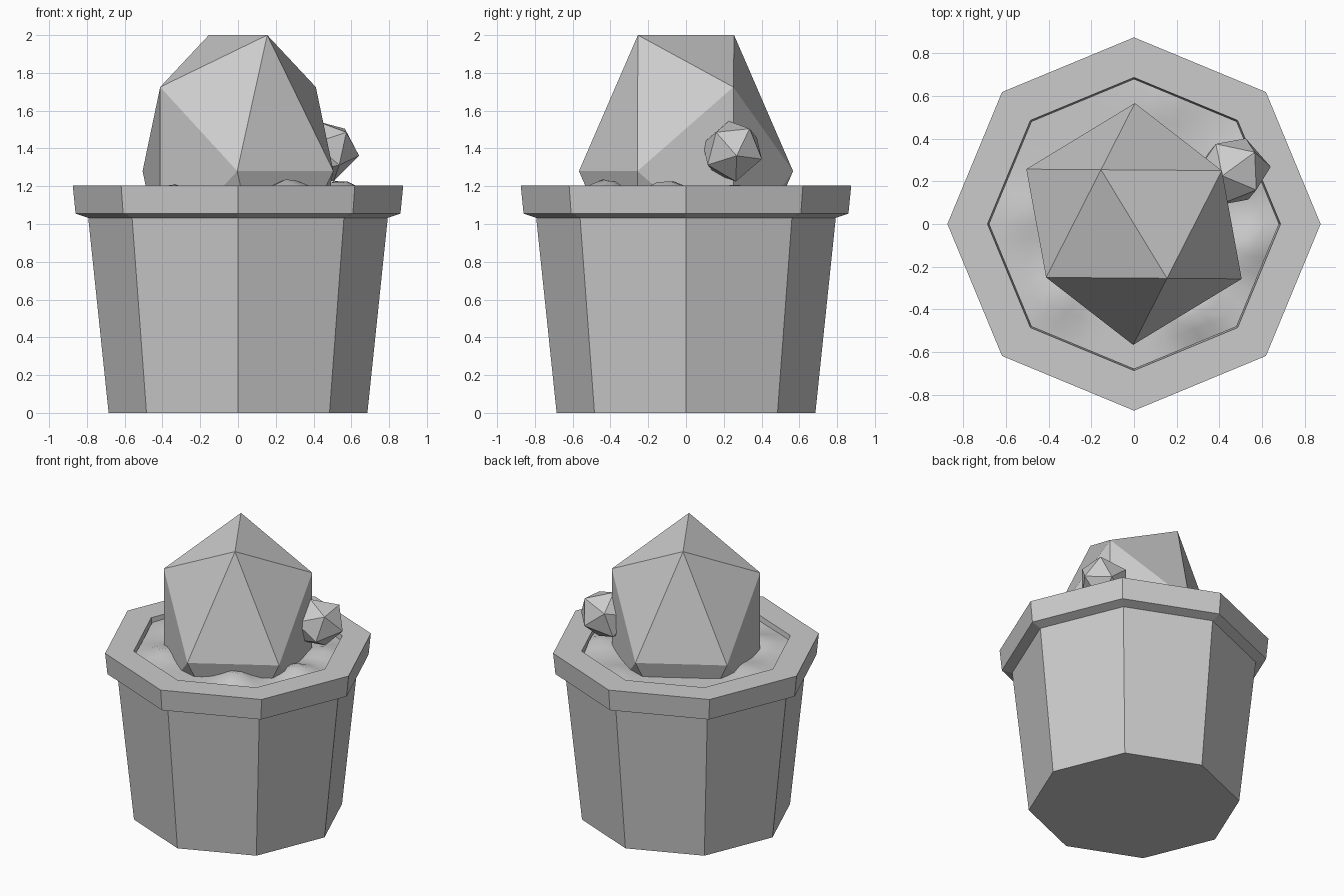
import bpy, bmesh, math
from mathutils import Vector

if "Cube" in bpy.data.objects:
    bpy.data.objects.remove(bpy.data.objects["Cube"])

PHI = (1 + 5 ** 0.5) / 2


def finish(name, bm, smooth=False):
    bmesh.ops.recalc_face_normals(bm, faces=bm.faces)
    me = bpy.data.meshes.new(name)
    bm.to_mesh(me)
    bm.free()
    for p in me.polygons:
        p.use_smooth = smooth
    ob = bpy.data.objects.new(name, me)
    bpy.context.collection.objects.link(ob)
    return ob


def ring(bm, r, z, n=8):
    return [bm.verts.new((r * math.cos(2 * math.pi * i / n),
                          r * math.sin(2 * math.pi * i / n), z)) for i in range(n)]


def bridge(bm, a, b):
    n = len(a)
    for i in range(n):
        j = (i + 1) % n
        bm.faces.new((a[i], a[j], b[j], b[i]))


def stretched_icosahedron(name, centre, axis, edge, width, length):
    """Icosahedron with an edge at each tip, stretched along axis."""
    w = Vector(axis).normalized()
    v = Vector(edge)
    v = (v - w * v.dot(w)).normalized()
    u = v.cross(w)
    bm = bmesh.new()
    for s in (-1, 1):
        for t in (-PHI, PHI):
            for a, b, c in ((0, s, t), (s, t, 0), (t, 0, s)):
                bm.verts.new(Vector(centre) + (u * a + v * b) * width + w * c * length)
    bmesh.ops.convex_hull(bm, input=bm.verts)
    return finish(name, bm)


# Octagonal pot: base, tapered wall, overhanging rim, inner lip
bm = bmesh.new()
profile = [(0.685, 0), (0.793, 1.033), (0.86, 1.055), (0.875, 1.205),
           (0.687, 1.205), (0.677, 1.10)]
rings = [ring(bm, r, z) for r, z in profile]
for a, b in zip(rings, rings[1:]):
    bridge(bm, a, b)
bm.faces.new(rings[0])
finish("pot", bm)

# Soil with soft mounds
MOUNDS = [(0.27, -0.42, 0.07), (0.54, -0.10, 0.065), (-0.35, -0.35, 0.04),
          (-0.5, 0.05, 0.03), (0.15, 0.58, 0.03), (0.5, 0.25, 0.04)]
bm = bmesh.new()
n = 48
rings = []
for k in range(1, 11):
    f = k / 10
    row = []
    for i in range(n):
        a = 2 * math.pi * i / n
        local = (a % (math.pi / 4)) - math.pi / 8
        r = f * 0.68 * math.cos(math.pi / 8) / math.cos(local)
        x, y = r * math.cos(a), r * math.sin(a)
        z = 1.17 + sum(h * math.exp(-((x - mx) ** 2 + (y - my) ** 2) / 0.012)
                       for mx, my, h in MOUNDS)
        row.append(bm.verts.new((x, y, z if k < 10 else min(z, 1.19))))
    rings.append(row)
for a, b in zip(rings, rings[1:]):
    bridge(bm, a, b)
bm.faces.new(rings[0])
finish("soil", bm, True)

# Cactus body and its small side bud
stretched_icosahedron("cactus_body", (0, 0, 1.28), (0, 0, 1), (-0.155, 0.255, 0),
                      0.298, 0.445)
stretched_icosahedron("cactus_bud", (0.46, 0.245, 1.385), (0.15, 0.06, 0.05),
                      (0.02, -0.09, -0.16), 0.088, 0.1)
